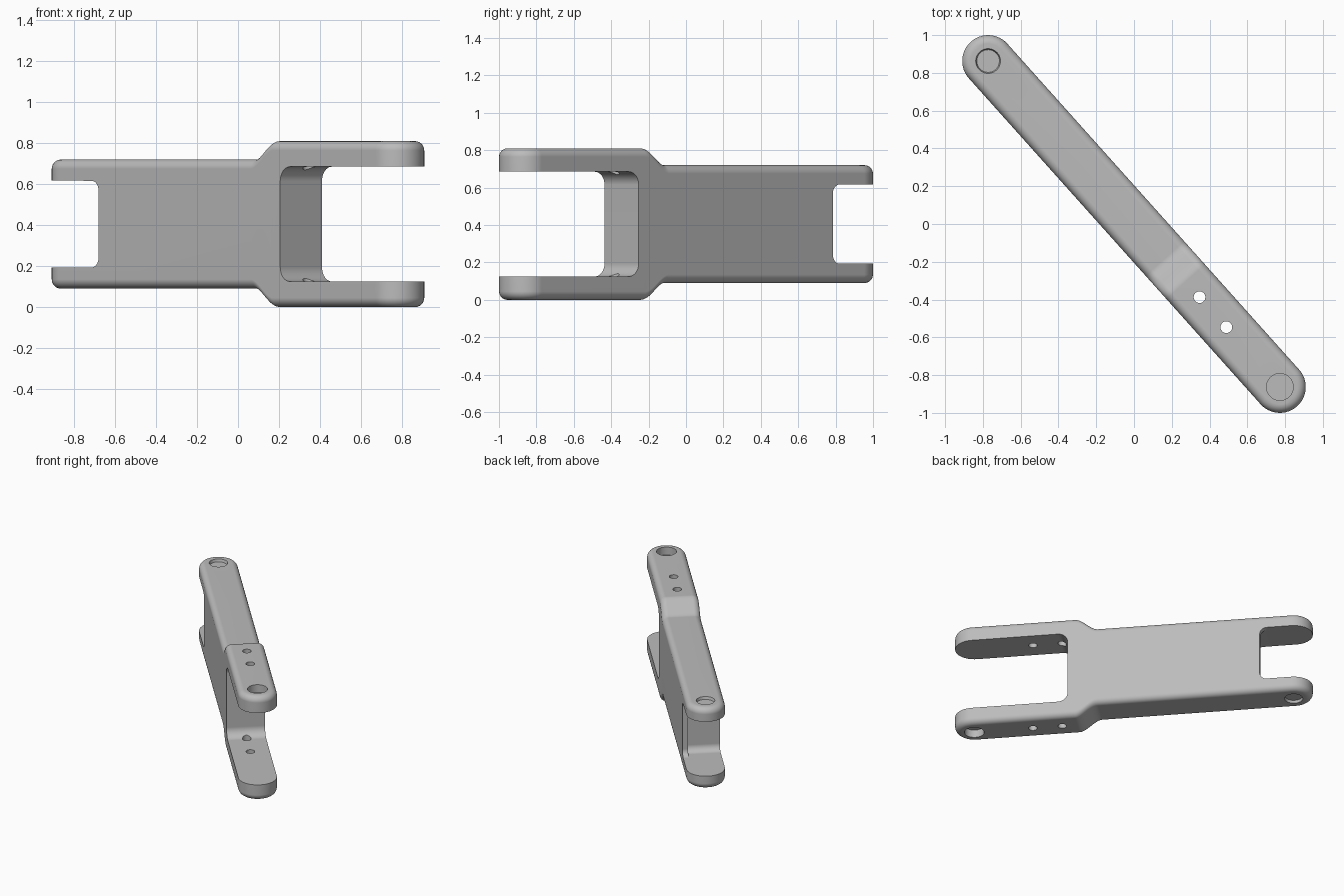
import bpy, bmesh, math
from mathutils import Matrix

if "Cube" in bpy.data.objects:
    bpy.data.objects.remove(bpy.data.objects["Cube"])

MID = 0.405             # height of the horizontal symmetry plane
AXIS = 1.158            # pivot distance from the centre
RAD = 0.137             # half width of the link
FILLET = 0.045
LOW, HIGH = 0.315, 0.405    # half heights of the narrow and wide ends
TURN = Matrix.Rotation(math.atan2(-0.745, 0.667), 4, 'Z')

grey = bpy.data.materials.new("satin_grey")
grey.use_nodes = True
grey.diffuse_color = (0.5, 0.5, 0.5, 1)
grey.node_tree.nodes["Principled BSDF"].inputs["Base Color"].default_value = (0.5, 0.5, 0.5, 1)


def make_object(name, bm):
    bmesh.ops.recalc_face_normals(bm, faces=bm.faces)
    mesh = bpy.data.meshes.new(name)
    bm.to_mesh(mesh)
    bm.free()
    mesh.materials.append(grey)
    obj = bpy.data.objects.new(name, mesh)
    bpy.context.scene.collection.objects.link(obj)
    return obj


def half_height(u):
    # smooth shoulder between the narrow and the wide end
    t = min(max((u - 0.245) / 0.165, 0), 1)
    return LOW + (HIGH - LOW) * t * t * (3 - 2 * t)


def outline(bm, inset, sign, drop):
    # capsule loop following the shoulder height
    r = RAD - inset
    arc = 12
    side = [(-AXIS - r * math.cos(a), r * math.sin(a))
            for a in (i * math.pi / 2 / arc for i in range(arc + 1))]
    shoulder = [(0.245 + 0.165 * i / 12, r) for i in range(13)]
    right = [(-u, v) for u, v in reversed(side)]
    row = side + shoulder + right
    loop = row + [(u, -v) for u, v in reversed(row[1:-1])]
    return [bm.verts.new((u, v, MID + sign * (half_height(u) - drop))) for u, v in loop]


def make_body():
    bm = bmesh.new()
    steps = [i * math.pi / 2 / 6 for i in range(7)]
    rounds = [(FILLET * (1 - math.cos(a)), FILLET * (1 - math.sin(a))) for a in steps]
    loops = [outline(bm, i, -1, d) for i, d in reversed(rounds)]
    loops += [outline(bm, i, 1, d) for i, d in rounds]
    n = len(loops[0])
    for a, b in zip(loops, loops[1:]):
        for i in range(n):
            j = (i + 1) % n
            bm.faces.new((a[i], a[j], b[j], b[i]))
    # caps pair each point with its mirror on the other side
    for cap in (loops[0], loops[-1]):
        for i in range(n // 2):
            quad = [cap[i], cap[i + 1], cap[-i - 1], cap[-i % n]]
            bm.faces.new(list(dict.fromkeys(quad)))
    return make_object("link_body", bm)


def slot(u0, u1, half, radius, v0, v1):
    # rounded opening extruded across the link
    bm = bmesh.new()
    pts = []
    for su, sz, start in ((1, 1, 0), (-1, 1, 90), (-1, -1, 180), (1, -1, 270)):
        cu = (u1 - radius) if su > 0 else (u0 + radius)
        for i in range(9):
            a = math.radians(start + 90 * i / 8)
            pts.append((cu + radius * math.cos(a), MID + sz * (half - radius) + radius * math.sin(a)))
    face = bm.faces.new([bm.verts.new((u, v0, z)) for u, z in pts])
    ext = bmesh.ops.extrude_face_region(bm, geom=[face])["geom"]
    bmesh.ops.translate(bm, vec=(0, v1 - v0, 0),
                        verts=[g for g in ext if isinstance(g, bmesh.types.BMVert)])
    return make_object("slot_cutter", bm)


def drill(u, z0, z1, r0, r1):
    bm = bmesh.new()
    bmesh.ops.create_cone(bm, cap_ends=True, segments=32, radius1=r0, radius2=r1, depth=z1 - z0,
                          matrix=Matrix.Translation((u, 0, (z0 + z1) / 2)))
    return make_object("hole_cutter", bm)


body = make_body()
cutters = [
    slot(0.462, 2, 0.28, 0.07, -0.3, 0.3),          # wide fork opening
    slot(-2, -0.931, 0.212, 0.05, -0.3, 0.3),       # narrow fork opening
    slot(-2, -0.867, 0.2115, 0.05, -0.31, 0.097),   # deeper side of it
]
# through holes in the wide fork
cutters += [drill(u, -0.1, 0.95, 0.031, 0.031) for u in (0.52, 0.733)]
# blind pivot sockets on the outer faces
for sign in (-1, 1):
    for u, half, depth, r, floor_r in ((AXIS, HIGH, 0.06, 0.071, 0.071), (-AXIS, LOW, 0.02, 0.066, 0.06)):
        inner, outer = MID + sign * (half - depth), MID + sign * (half + 0.001)
        if sign > 0:
            cutters.append(drill(u, inner, outer, floor_r, r))
        else:
            cutters.append(drill(u, outer, inner, r, floor_r))

bpy.ops.object.select_all(action='DESELECT')
bpy.context.view_layer.objects.active = body
body.select_set(True)
for cutter in cutters:
    cutter.hide_render = True
    mod = body.modifiers.new("cut", 'BOOLEAN')
    mod.operation = 'DIFFERENCE'
    mod.solver = 'EXACT'
    mod.object = cutter
    bpy.ops.object.modifier_apply(modifier=mod.name)
    bpy.data.objects.remove(cutter)

# swing the link onto its diagonal
body.data.transform(TURN)
bpy.ops.object.shade_smooth_by_angle(angle=math.radians(35))
weighted = body.modifiers.new("clean_shading", 'WEIGHTED_NORMAL')
weighted.keep_sharp = True
